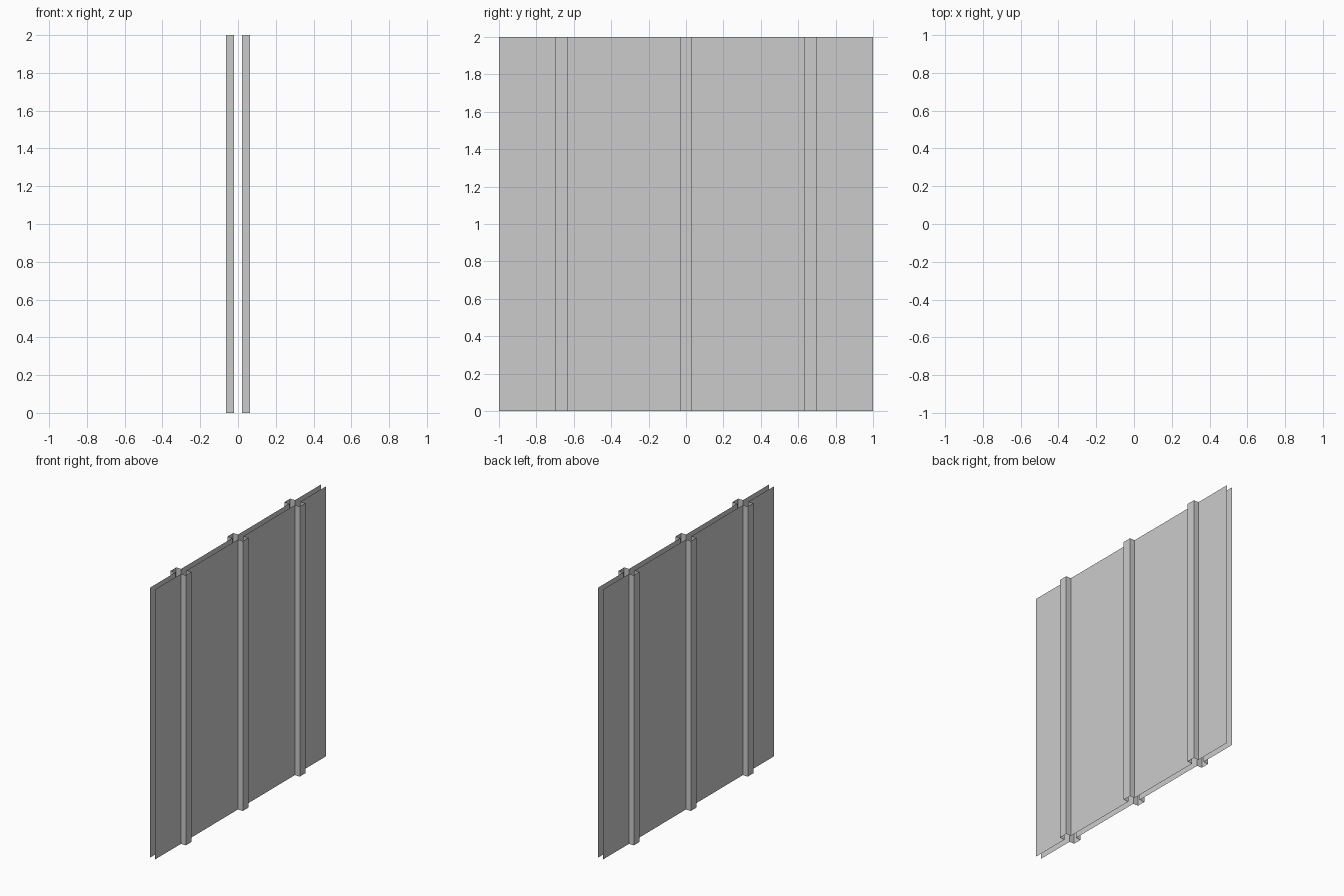
import bpy, bmesh

if "Cube" in bpy.data.objects:
    bpy.data.objects.remove(bpy.data.objects["Cube"])

HEIGHT, HALF_LEN = 2.0, 1.0
INNER, OUTER = 0.022, 0.063      # sheet plane and rib crest distance from centre
RIB_HALF = 0.033
RIB_CENTRES = (-0.667, 0.0, 0.667)


def panel_profile(side):
    """Plan outline of one thin sheet with square open ribs pressed outward."""
    pts = [(side * INNER, -HALF_LEN)]
    for c in RIB_CENTRES:
        a, b = c - RIB_HALF, c + RIB_HALF
        pts += [(side * INNER, a), (side * OUTER, a),
                (side * OUTER, b), (side * INNER, b)]
    return pts + [(side * INNER, HALF_LEN)]


def ribbed_panel(name, side):
    """Extrude the outline straight up into a single-skin panel."""
    bm = bmesh.new()
    pts = panel_profile(side)
    low = [bm.verts.new((x, y, 0)) for x, y in pts]
    top = [bm.verts.new((x, y, HEIGHT)) for x, y in pts]
    for i in range(len(pts) - 1):
        quad = [low[i], low[i + 1], top[i + 1], top[i]]
        bm.faces.new(quad if side > 0 else quad[::-1])
    mesh = bpy.data.meshes.new(name)
    bm.to_mesh(mesh)
    bm.free()
    bpy.context.collection.objects.link(bpy.data.objects.new(name, mesh))


# Two back-to-back ribbed sheets
ribbed_panel("right_ribbed_panel", 1)
ribbed_panel("left_ribbed_panel", -1)
